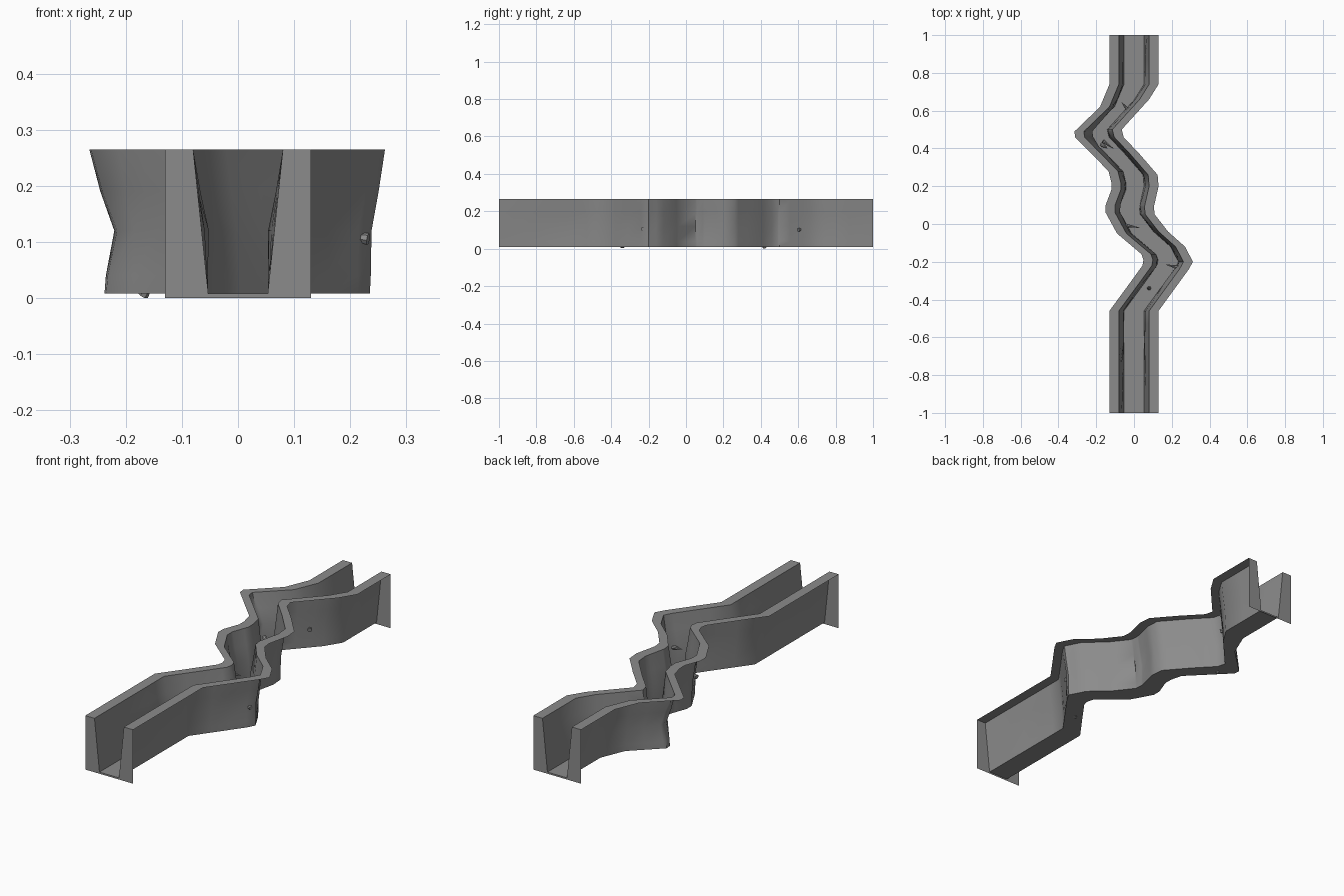
import bpy, bmesh, math, random
from mathutils import Vector

if "Cube" in bpy.data.objects:
    bpy.data.objects.remove(bpy.data.objects["Cube"])

random.seed(4)
TOP, FLOOR, RIM = 0.265, 0.008, 0.05

EARTH = bpy.data.materials.new("dark_earth")
EARTH.diffuse_color = (.26, .26, .26, 1)
EARTH.use_nodes = True
EARTH.node_tree.nodes["Principled BSDF"].inputs["Base Color"].default_value = EARTH.diffuse_color

# outer rim outlines as (y, x), front to back
LEFT = [(-1, -.13), (-.46, -.13), (-.31, -.02), (-.22, .045), (-.19, .05), (-.16, .04), (-.05, -.09),
        (.06, -.15), (.1, -.15), (.18, -.12), (.22, -.12), (.28, -.135), (.46, -.312), (.49, -.315),
        (.62, -.18), (.74, -.13), (1, -.13)]
RIGHT = [(-1, .13), (-.46, .13), (-.24, .29), (-.2, .312), (-.12, .27), (-.04, .18),
         (.05, .11), (.09, .105), (.2, .13), (.26, .125), (.37, .03), (.46, -.055),
         (.5, -.065), (.66, .08), (.74, .13), (1, .13)]


def at(table, y):
    for (y0, x0), (y1, x1) in zip(table, table[1:]):
        if y <= y1:
            return x0 + (x1 - x0) * (y - y0) / (y1 - y0)
    return table[-1][1]


def make_object(name, bm, angle=50):
    mesh = bpy.data.meshes.new(name)
    bm.to_mesh(mesh)
    bm.free()
    mesh.materials.append(EARTH)
    ob = bpy.data.objects.new(name, mesh)
    bpy.context.collection.objects.link(ob)
    bpy.context.view_layer.objects.active = ob
    ob.select_set(True)
    bpy.ops.object.shade_smooth_by_angle(angle=math.radians(angle))
    ob.select_set(False)
    return ob


# trench: flat rim, bulging earth walls and floor, an open sheet
ys = sorted({y for y, x in LEFT + RIGHT} | {-.87, -.74, -.6, -.53, -.38, .16, .33, .41, .56, .87})
bm = bmesh.new()
rows = []
for y in ys:
    sides = []
    for table, s in ((LEFT, 1), (RIGHT, -1)):
        x = at(table, y)
        bulge = random.uniform(0, .014)
        if s > 0:  # the left wall swells at its outer bend
            bulge += .025 * math.exp(-((y - .48) / .06) ** 2)
        if abs(y) == 1:
            bulge = 0
        profile = [(0, TOP)]
        for z, belly in ((TOP, 0), (.19, .4), (.12, 1), (.04, .2), (FLOOR, 0)):
            lean = .027 * (TOP - z) / (TOP - FLOOR)
            profile.append((RIM + lean + belly * bulge, z))
        sides.append([bm.verts.new((x + s * d, y, z)) for d, z in profile])
    rows.append(sides[0] + sides[1][::-1])
for a, b in zip(rows, rows[1:]):
    for i in range(len(a) - 1):
        bm.faces.new((a[i], a[i + 1], b[i + 1], b[i]))
make_object("trench_walls_and_floor", bm)

# U-shaped plates closing both ends
for name, y in (("front_end_plate", -1), ("back_end_plate", 1)):
    bm = bmesh.new()
    half = [(.053, FLOOR), (.08, TOP), (.13, TOP), (.13, 0), (.053, 0)]
    r = [bm.verts.new((x, y, z)) for x, z in half]
    l = [bm.verts.new((-x, y, z)) for x, z in half]
    faces = [(r[0], r[4], r[3], r[2], r[1]), (l[1], l[2], l[3], l[4], l[0]),
             (l[0], l[4], r[4], r[0])]
    for f in faces:
        bm.faces.new(f if y < 0 else f[::-1])
    make_object(name, bm)


# roots: thin cones poking through the walls into the channel
def root(name, base, tip, radius=.011):
    base, tip = Vector(base), Vector(tip)
    d = tip - base
    bm = bmesh.new()
    bmesh.ops.create_cone(bm, cap_ends=True, segments=7, radius1=radius, radius2=.001, depth=d.length)
    bm.transform(d.to_track_quat('Z', 'Y').to_matrix().to_4x4())
    bmesh.ops.translate(bm, vec=(base + tip) / 2, verts=bm.verts)
    make_object(name, bm)


ROOTS = [((.232, -.23, .105), (.17, -.215, .115)),
         ((-.03, .6, .1), (-.065, .645, .11)),
         ((-.055, -.005, .12), (.03, -.02, .13)),
         ((-.165, .44, .09), (-.11, .4, .08)),
         ((.08, -.34, .006), (.07, -.34, .05)),
         ((-.17, .42, .006), (-.14, .4, .05))]
for i, (b, t) in enumerate(ROOTS):
    root(f"root_{i + 1}", b, t)
